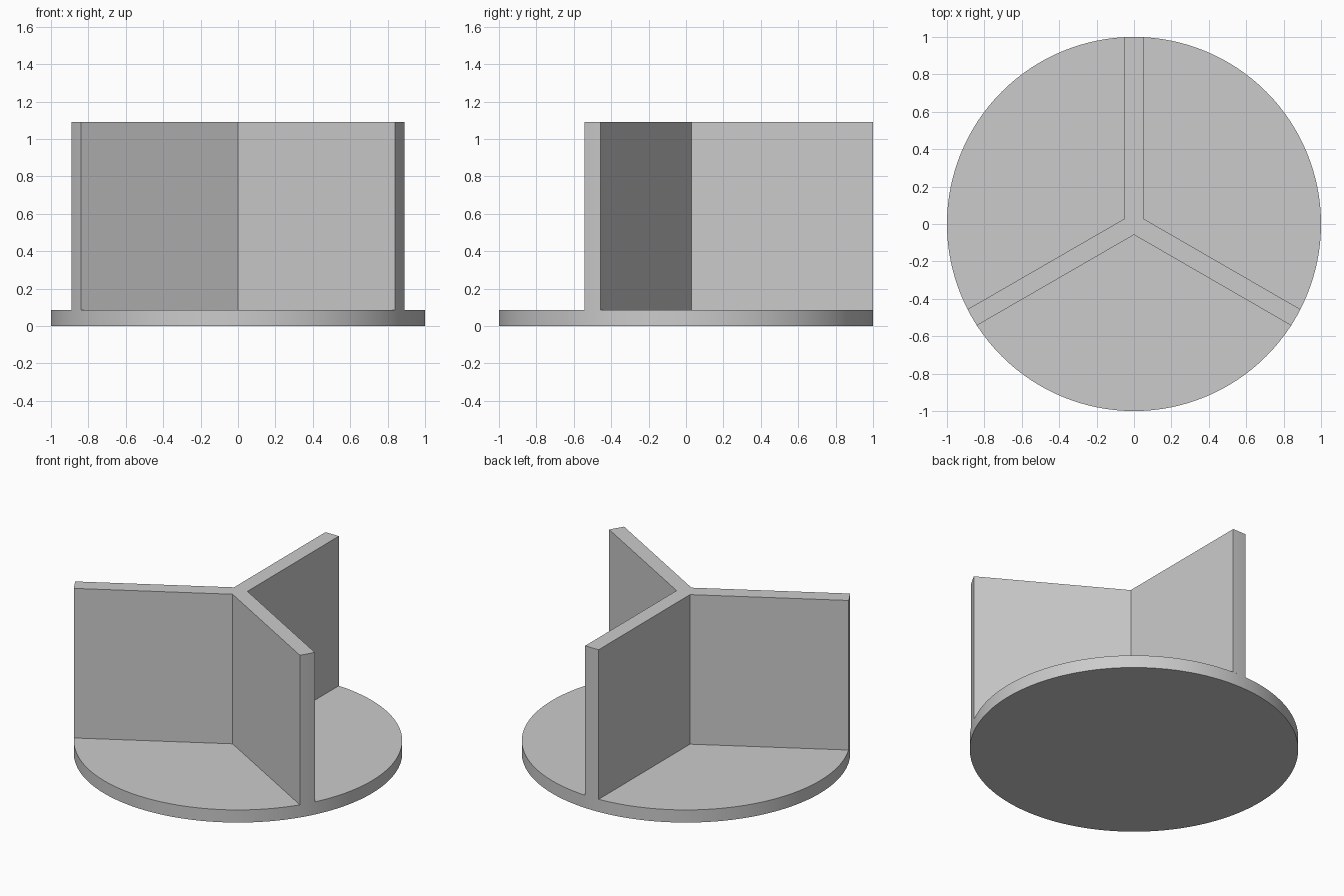
import bpy, bmesh
from math import radians, sqrt, asin, sin, cos, pi

if "Cube" in bpy.data.objects:
    bpy.data.objects.remove(bpy.data.objects["Cube"])

RADIUS, BASE_H, WALL_H, HALF = 1.0, 0.085, 1.005, 0.05


def finish(bm, name):
    bmesh.ops.recalc_face_normals(bm, faces=bm.faces)
    mesh = bpy.data.meshes.new(name)
    bm.to_mesh(mesh)
    bm.free()
    obj = bpy.data.objects.new(name, mesh)
    bpy.context.collection.objects.link(obj)
    bpy.context.view_layer.objects.active = obj
    obj.select_set(True)
    bpy.ops.object.shade_smooth_by_angle(angle=radians(30))
    obj.select_set(False)


# Round base plate
bm = bmesh.new()
bmesh.ops.create_cone(bm, cap_ends=True, segments=128, radius1=RADIUS,
                      radius2=RADIUS, depth=BASE_H)
bmesh.ops.translate(bm, verts=bm.verts, vec=(0, 0, BASE_H / 2))
finish(bm, "base_plate")

# Three-way divider: a triangular core with three walls ending on the rim
bm = bmesh.new()
core_r = 2 * HALF / sqrt(3)
core = [bm.verts.new((core_r * cos(a), core_r * sin(a), BASE_H))
        for a in (radians(30 + 120 * i) for i in range(3))]
bm.faces.new(core)
spread = asin(HALF / RADIUS)
for i in range(3):
    mid = pi / 2 + i * 2 * pi / 3
    rim = [bm.verts.new((RADIUS * cos(mid + t * spread),
                         RADIUS * sin(mid + t * spread), BASE_H))
           for t in (-1, -0.5, 0, 0.5, 1)]
    bm.faces.new([core[i]] + rim + [core[(i + 1) % 3]])
bottom = bm.faces[:]
top = bmesh.ops.extrude_face_region(bm, geom=bottom, use_keep_orig=True)["geom"]
bmesh.ops.translate(bm, vec=(0, 0, WALL_H),
                    verts=[v for v in top if isinstance(v, bmesh.types.BMVert)])
finish(bm, "divider_walls")
